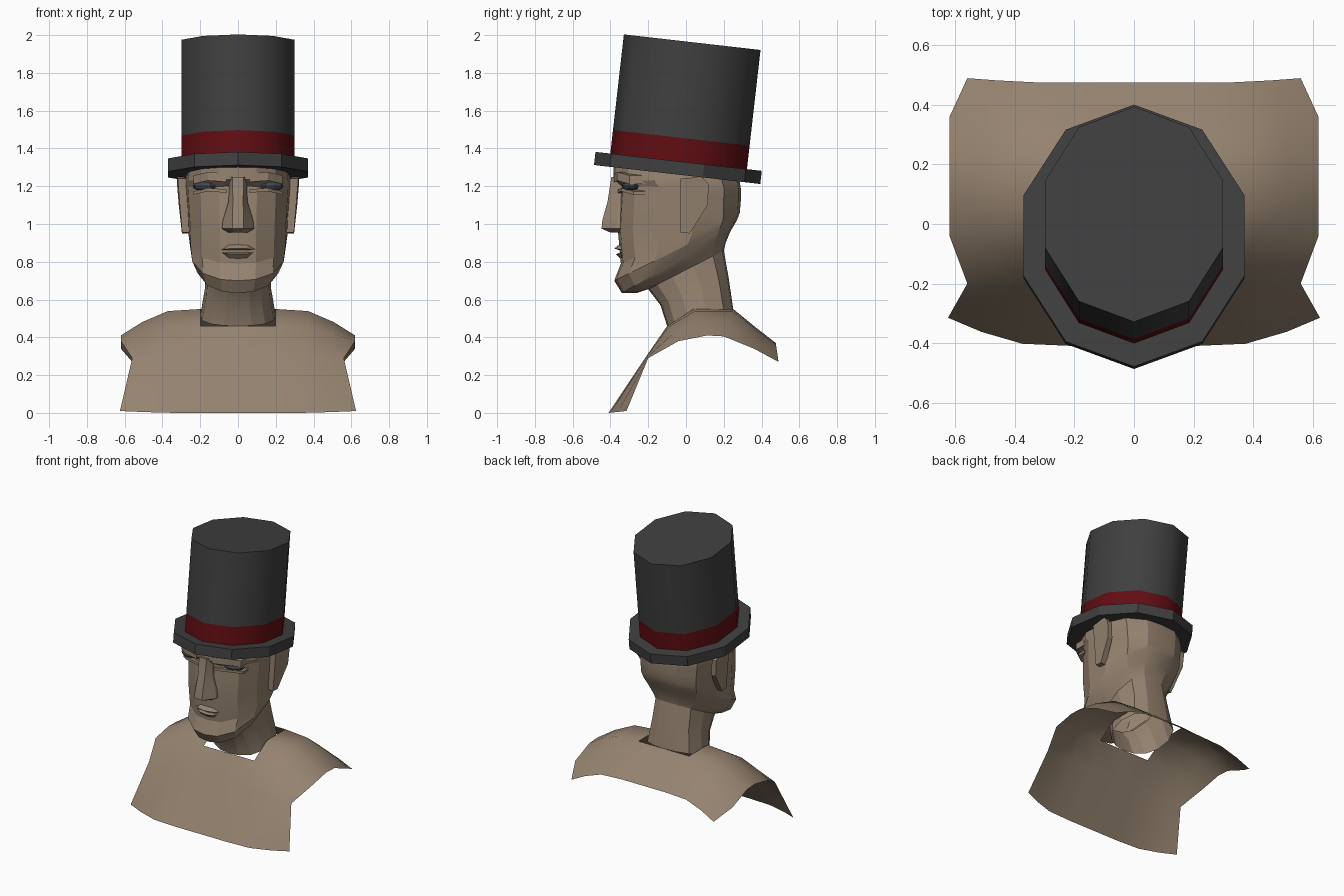
import bpy
import bmesh
import math
from mathutils import Matrix, Vector

cube = bpy.data.objects.get("Cube")
if cube:
    bpy.data.objects.remove(cube, do_unlink=True)


def material(name, r, g, b):
    m = bpy.data.materials.new(name)
    m.use_nodes = True
    m.diffuse_color = (r, g, b, 1)
    shader = next(n for n in m.node_tree.nodes if n.type == 'BSDF_PRINCIPLED')
    shader.inputs["Base Color"].default_value = (r, g, b, 1)
    shader.inputs["Roughness"].default_value = 0.8
    return m


SKIN = material("tan skin", 0.30, 0.225, 0.16)
FELT = material("charcoal felt", 0.05, 0.05, 0.05)
RIBBON = material("dark red ribbon", 0.12, 0.004, 0.006)
EYE = material("slate eye", 0.06, 0.07, 0.08)


def build(name, verts, faces, mats, angle=30, closed=True):
    mesh = bpy.data.meshes.new(name)
    mesh.from_pydata([tuple(v) for v in verts], [], faces)
    for m in mats:
        mesh.materials.append(m)
    bm = bmesh.new()
    bm.from_mesh(mesh)
    if closed:
        bmesh.ops.recalc_face_normals(bm, faces=bm.faces)
    bm.to_mesh(mesh)
    bm.free()
    ob = bpy.data.objects.new(name, mesh)
    bpy.context.scene.collection.objects.link(ob)
    bpy.ops.object.select_all(action='DESELECT')
    ob.select_set(True)
    bpy.context.view_layer.objects.active = ob
    bpy.ops.object.shade_smooth_by_angle(angle=math.radians(angle))
    return ob


def loft(name, rings, mats, angle=30, bottom=True, top=True):
    n = len(rings[0])
    verts = [v for ring in rings for v in ring]
    faces = [(i * n + j, i * n + (j + 1) % n, (i + 1) * n + (j + 1) % n, (i + 1) * n + j)
             for i in range(len(rings) - 1) for j in range(n)]
    if bottom:
        faces.append(tuple(reversed(range(n))))
    if top:
        faces.append(tuple(range(len(verts) - n, len(verts))))
    return build(name, verts, faces, mats, angle)


def mirrored(ob):
    mod = ob.modifiers.new("mirror", 'MIRROR')
    mod.use_clip = False
    mod.use_mirror_merge = False


# Hat: ten-sided ovals stacked along a tilted axis
tilt = Matrix.Translation((0, -0.047, 1.262)) @ Matrix.Rotation(math.radians(-6.5), 4, 'X')


def oval(rx, ry, z):
    return [tilt @ Vector((rx * math.sin(k * math.tau / 10), -ry * math.cos(k * math.tau / 10), z))
            for k in range(10)]


loft("hat_brim", [oval(0.39, 0.443, 0), oval(0.39, 0.443, 0.07)], [FELT])
crown = loft("hat_crown", [oval(0.315, 0.364, z) for z in (0.06, 0.195, 0.705)],
             [FELT, RIBBON], 50)
for face in crown.data.polygons[:10]:
    face.material_index = 1

# Shoulders: open sheet draped front to back, with a neck opening
# each row: centre y, centre z, edge x, edge y, edge z
rows = [(-0.41, 0, 0.625, -0.315, 0.01), (-0.21, 0.3, 0.56, -0.2, 0.29),
        (-0.1, 0.46, 0.62, -0.04, 0.38), (0.04, 0.55, 0.62, 0.11, 0.41),
        (0.25, 0.55, 0.62, 0.2, 0.405), (0.36, 0.46, 0.62, 0.36, 0.34),
        (0.475, 0.37, 0.56, 0.49, 0.27)]
spread = [(0.32, 0), (0.6, 0.08), (0.82, 0.5), (1, 1)]
columns = [(-s, t) for s, t in reversed(spread)] + [(0, 0)] + spread
w = len(columns)
sheet = [(ex * s, cy + (ey - cy) * t, cz + (ez - cz) * t)
         for cy, cz, ex, ey, ez in rows for s, t in columns]
quads = [(i * w + j, i * w + j + 1, (i + 1) * w + j + 1, (i + 1) * w + j)
         for i in range(len(rows) - 1) for j in range(w - 1)
         if not (i in (2, 3) and j in (3, 4))]
build("shoulders", sheet, quads, [SKIN], 50, closed=False)

# Head and neck: each level is front z, back z, front y, back y, half width
half = [(0, 0), (0.36, 0.02), (0.72, 0.12), (0.95, 0.32), (1, 0.6), (0.82, 0.86), (0.42, 0.98)]
outline = half + [(0, 1)] + [(-u, v) for u, v in reversed(half[1:])]
levels = [(0.46, 0.55, -0.1, 0.25, 0.2), (0.57, 0.72, -0.135, 0.225, 0.175),
          (0.655, 0.86, -0.2, 0.2, 0.17), (0.635, 0.9, -0.26, 0.21, 0.19),
          (0.635, 0.96, -0.34, 0.235, 0.225), (0.7, 1.02, -0.38, 0.27, 0.255),
          (0.79, 1.06, -0.345, 0.285, 0.263), (0.96, 1.12, -0.36, 0.29, 0.268),
          (1.1, 1.16, -0.352, 0.29, 0.275), (1.2, 1.19, -0.345, 0.29, 0.28),
          (1.235, 1.22, -0.385, 0.285, 0.28), (1.31, 1.25, -0.385, 0.28, 0.27)]
loft("head_and_neck", [[(hw * u, yf + (yb - yf) * v, zf + (zb - zf) * v) for u, v in outline]
                       for zf, zb, yf, yb, hw in levels], [SKIN], 20, bottom=False)

# Nose: faceted wedge from the bridge to the tip and nostrils
loft("nose", [[(-wide, -0.33, z), (-wide, side, z), (-ridge, tip, z), (ridge, tip, z),
               (wide, side, z), (wide, -0.33, z)]
              for z, wide, side, ridge, tip in [
                  (0.955, 0.05, -0.365, 0.02, -0.4), (0.975, 0.085, -0.37, 0.03, -0.447),
                  (1.02, 0.08, -0.365, 0.03, -0.443), (1.12, 0.05, -0.36, 0.027, -0.415),
                  (1.25, 0.045, -0.36, 0.03, -0.395)]], [SKIN], 20)


# Lips: two tapered ridges meeting at the mouth line
def ridge(name, z_low, z_mid, z_high, depth):
    rings = []
    for x, k in ((-0.125, 0), (-0.05, 0.9), (0, 1), (0.05, 0.9), (0.125, 0)):
        back = -0.29 - 0.04 * k
        rings.append([(x, back, 0.86 + (z - 0.86) * max(k, 0.1)) for z in (z_low, z_high)]
                     + [(x, back - depth * max(k, 0.5), 0.86 + (z_mid - 0.86) * max(k, 0.1))])
    loft(name, rings, [SKIN], 20)


ridge("upper_lip", 0.855, 0.87, 0.91, 0.05)
ridge("lower_lip", 0.8, 0.84, 0.857, 0.04)

# Paired parts: eyes, lids, brows and ears
bm = bmesh.new()
bmesh.ops.create_uvsphere(bm, u_segments=8, v_segments=6, radius=1)
bm.transform(Matrix.Translation((0.178, -0.295, 1.2))
             @ Matrix.Rotation(math.radians(22), 4, 'Z') @ Matrix.Diagonal((0.068, 0.04, 0.026, 1)))
mesh = bpy.data.meshes.new("eyes")
bm.to_mesh(mesh)
bm.free()
mesh.materials.append(EYE)
eyes = bpy.data.objects.new("eyes", mesh)
bpy.context.scene.collection.objects.link(eyes)
mirrored(eyes)


def lid(name, z, height, bulge):
    return loft(name, [[(x, y + 0.06, z + dz), (x, y - bulge, z + dz), (x, y - bulge, z + dz + height),
                        (x, y + 0.06, z + dz + height)]
                       for x, y, dz in ((0.06, -0.355, 0), (0.16, -0.34, 0.008), (0.235, -0.275, -0.01))],
                [SKIN], 20)


mirrored(lid("brows", 1.222, 0.045, 0.025))
mirrored(lid("lower_lids", 1.165, 0.018, 0.004))

ear_outline = [(-0.03, 0.955), (0.02, 0.95), (0.115, 1.1), (0.12, 1.21), (0.085, 1.25), (-0.03, 1.24)]
ears = loft("ears", [[(x + (z - 0.95) * 0.08 + max(y, 0) * flare, y, z) for y, z in ear_outline]
                     for x, flare in ((0.25, 0.15), (0.296, 0.05))], [SKIN], 25)
mirrored(ears)
